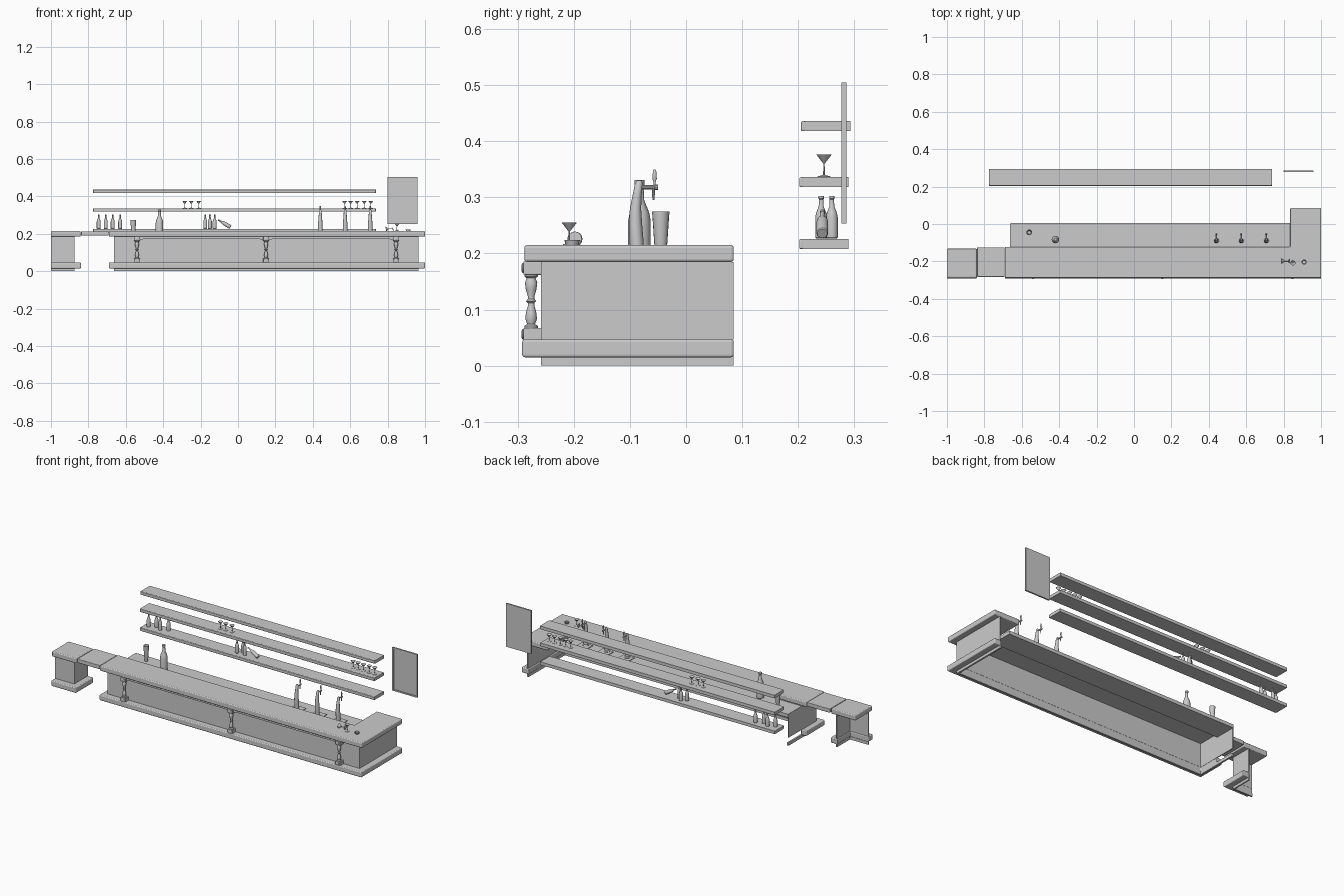
import bpy, bmesh, math
from mathutils import Vector, Matrix

if "Cube" in bpy.data.objects:
    bpy.data.objects.remove(bpy.data.objects["Cube"])


def finish(name, bm, smooth=False, matrix=None):
    bmesh.ops.recalc_face_normals(bm, faces=bm.faces)
    me = bpy.data.meshes.new(name)
    bm.to_mesh(me)
    bm.free()
    if smooth:
        me.shade_smooth()
        me.set_sharp_from_angle(angle=math.radians(35))
    ob = bpy.data.objects.new(name, me)
    bpy.context.collection.objects.link(ob)
    if matrix:
        ob.matrix_world = matrix
    return ob


def prism(name, pts, z0, z1, bevel=0):
    """Extrude a plan outline upwards."""
    bm = bmesh.new()
    f = bm.faces.new([bm.verts.new((x, y, z0)) for x, y in pts])
    r = bmesh.ops.extrude_face_region(bm, geom=[f])
    for v in r["geom"]:
        if isinstance(v, bmesh.types.BMVert):
            v.co.z = z1
    ob = finish(name, bm)
    if bevel:
        m = ob.modifiers.new("round_edges", "BEVEL")
        m.width, m.segments = bevel, 3
    return ob


def box(name, x0, x1, y0, y1, z0, z1, bevel=0):
    return prism(name, [(x0, y0), (x1, y0), (x1, y1), (x0, y1)], z0, z1, bevel)


def tube(name, rings, matrix=None, sides=16):
    """Loft round sections given as (radius, height, y offset)."""
    bm = bmesh.new()
    loops = []
    for r, z, y in rings:
        loops.append([bm.verts.new((r * math.cos(a), y + r * math.sin(a), z))
                      for a in (2 * math.pi * i / sides for i in range(sides))])
    for a, b in zip(loops, loops[1:]):
        for i in range(sides):
            j = (i + 1) % sides
            bm.faces.new((a[i], a[j], b[j], b[i]))
    bm.faces.new(loops[0])
    bm.faces.new(loops[-1])
    return finish(name, bm, True, matrix)


def lathe(name, profile, loc, rot=None, scale=1.0, sides=16):
    mat = Matrix.Translation(loc) @ (rot or Matrix()) @ Matrix.Scale(scale, 4)
    return tube(name, [(r, z, 0) for r, z in profile], mat, sides)


# Main counter: L-shaped top, lower work surface, panels, plinth
prism("counter_top", [(-.69, -.288), (1, -.288), (1, .085), (.835, .085),
                      (.835, -.122), (-.69, -.122)], .185, .215, .005)
box("work_surface", -.66, .835, -.122, .005, .165, .185)
prism("counter_panels", [(-.662, -.258), (.965, -.258), (.965, .085), (.96, .085),
                         (.96, -.253), (-.657, -.253), (-.657, 0), (-.662, 0)], .047, .185)
prism("base_moulding", [(-.69, -.292), (1, -.292), (1, .085), (.955, .085), (.955, -.25),
                        (-.655, -.25), (-.655, -.122), (-.69, -.122)], .015, .047, .005)
prism("skirting", [(-.662, -.258), (.965, -.258), (.965, .085), (.955, .085), (.955, -.248),
                   (-.652, -.248), (-.652, 0), (-.662, 0)], 0, .017)

# Left pedestal and hinged flap
box("pedestal_top", -1, -.842, -.286, -.132, .185, .215, .005)
prism("pedestal_panels", [(-1, -.258), (-.875, -.258), (-.875, -.132), (-.88, -.132),
                          (-.88, -.253), (-1, -.253)], .047, .185)
prism("pedestal_base", [(-1, -.292), (-.84, -.292), (-.84, -.132), (-.882, -.132),
                        (-.882, -.25), (-1, -.25)], .015, .047, .005)
prism("pedestal_skirting", [(-1, -.258), (-.875, -.258), (-.875, -.132), (-.882, -.132),
                            (-.882, -.25), (-1, -.25)], 0, .017)
box("counter_flap", -.839, -.692, -.283, -.125, .19, .213, .003)

# Turned columns with blocks and rosettes
column = [(.012, .067), (.012, .071), (.007, .074), (.0105, .084), (.009, .096), (.006, .106),
          (.006, .112), (.009, .115), (.006, .119), (.006, .124), (.0095, .136), (.011, .148),
          (.008, .156), (.012, .159), (.012, .164)]
front = Matrix.Rotation(math.radians(90), 4, "X")
columns_x = (-.54, .15, .845)
for x in columns_x:
    lathe("column", column, (x, -.276, 0))
    for z0, z1 in ((.045, .067), (.162, .186)):
        box("column_block", x - .016, x + .016, -.29, -.256, z0, z1, .002)
        lathe("rosette", [(.009, 0), (.009, .002), (.005, .004)],
              (x, -.2895, (z0 + z1) / 2), front, sides=12)

# Scalloped valance between the columns
for xa, xb in zip(columns_x, columns_x[1:]):
    a, b, n = xa + .016, xb - .016, 120
    bm = bmesh.new()
    pts = [(a, .186)]
    for i in range(n + 1):
        end = min(i, n - i) / n
        drop = .006 * max(0, 1 - end / .03)
        pts.append((a + (b - a) * i / n, .174 - drop - .003 * abs(math.sin(math.pi * i / 4))))
    pts.append((b, .186))
    f = bm.faces.new([bm.verts.new((x, -.278, z)) for x, z in pts])
    r = bmesh.ops.extrude_face_region(bm, geom=[f])
    bmesh.ops.translate(bm, vec=(0, .006, 0),
                        verts=[v for v in r["geom"] if isinstance(v, bmesh.types.BMVert)])
    finish("valance", bm)

# Wall shelves with rounded fronts
for y, z in ((.202, .208), (.202, .318), (.205, .418)):
    box("wall_shelf", -.775, .737, y + .006, y + .088, z, z + .018)
    box("shelf_nosing", -.775, .737, y, y + .008, z, z + .018, .003)

# Framed wall board
box("board_panel", .806, .954, .281, .286, .261, .499)
for x0, x1, z0, z1 in ((.8, .808, .253, .505), (.952, .96, .253, .505),
                       (.808, .952, .253, .261), (.808, .952, .497, .505)):
    box("board_frame", x0, x1, .277, .286, z0, z1)

# Bottles: standing, leaning and one large on the work surface
bottle = [(.009, 0), (.0105, .002), (.0105, .038), (.009, .046), (.0045, .057),
          (.0038, .07), (.0046, .071), (.0046, .076)]
for i, x in enumerate((-.745, -.707, -.67, -.63, -.175, -.15, -.125)):
    lathe("bottle", bottle, (x, .26 if i % 2 else .241, .2265))
lathe("leaning_bottle", bottle, (-.04, .243, .2355), Matrix.Rotation(math.radians(-59), 4, "Y"))
lathe("large_bottle", bottle, (-.42, -.083, .185), scale=1.92)

# Stemmed cocktail glasses
cocktail = [(.012, 0), (.011, .0015), (.0015, .004), (.0012, .024), (.0135, .04),
            (.0128, .04), (.0006, .026)]
for x in (-.285, -.25, -.21, .57, .602, .637, .675, .71):
    lathe("cocktail_glass", cocktail, (x, .246, .336))
lathe("cocktail_glass", cocktail, (.85, -.208, .215))
lathe("fallen_glass", cocktail, (.83, -.198, .227), Matrix.Rotation(math.radians(-92), 4, "Y"))

# Tall glass and ashtray
lathe("pint_glass", [(.009, .185), (.0095, .187), (.0155, .275), (.0147, .275), (.0085, .19)],
      (-.56, -.045, 0))
lathe("ashtray", [(.011, 0), (.014, .009), (.011, .009), (.009, .003)], (.91, -.203, .215))

# Beer taps with drip trays
body = [(.018, .185, -.087), (.018, .19, -.087), (.012, .194, -.087), (.0125, .22, -.088),
        (.012, .25, -.09), (.010, .28, -.09), (.008, .305, -.087), (.007, .325, -.084),
        (.004, .33, -.083)]
for x in (.44, .573, .707):
    at = Matrix.Translation((x, 0, 0))
    box("drip_tray", x - .035, x + .035, -.103, -.05, .185, .1885)
    tube("tap_body", body, at, 12)
    lathe("tap_spout", [(.004, 0), (.004, .03), (.0055, .031), (.0055, .036)],
          (x, -.086, .318), Matrix.Rotation(math.radians(-90), 4, "X"), sides=10)
    lathe("tap_nozzle", [(.002, .295), (.003, .317)], (x, -.058, 0), sides=10)
    lathe("tap_handle", [(.002, .317), (.002, .328), (.0042, .333), (.003, .348), (.0015, .35)],
          (x, -.056, 0), sides=10)
